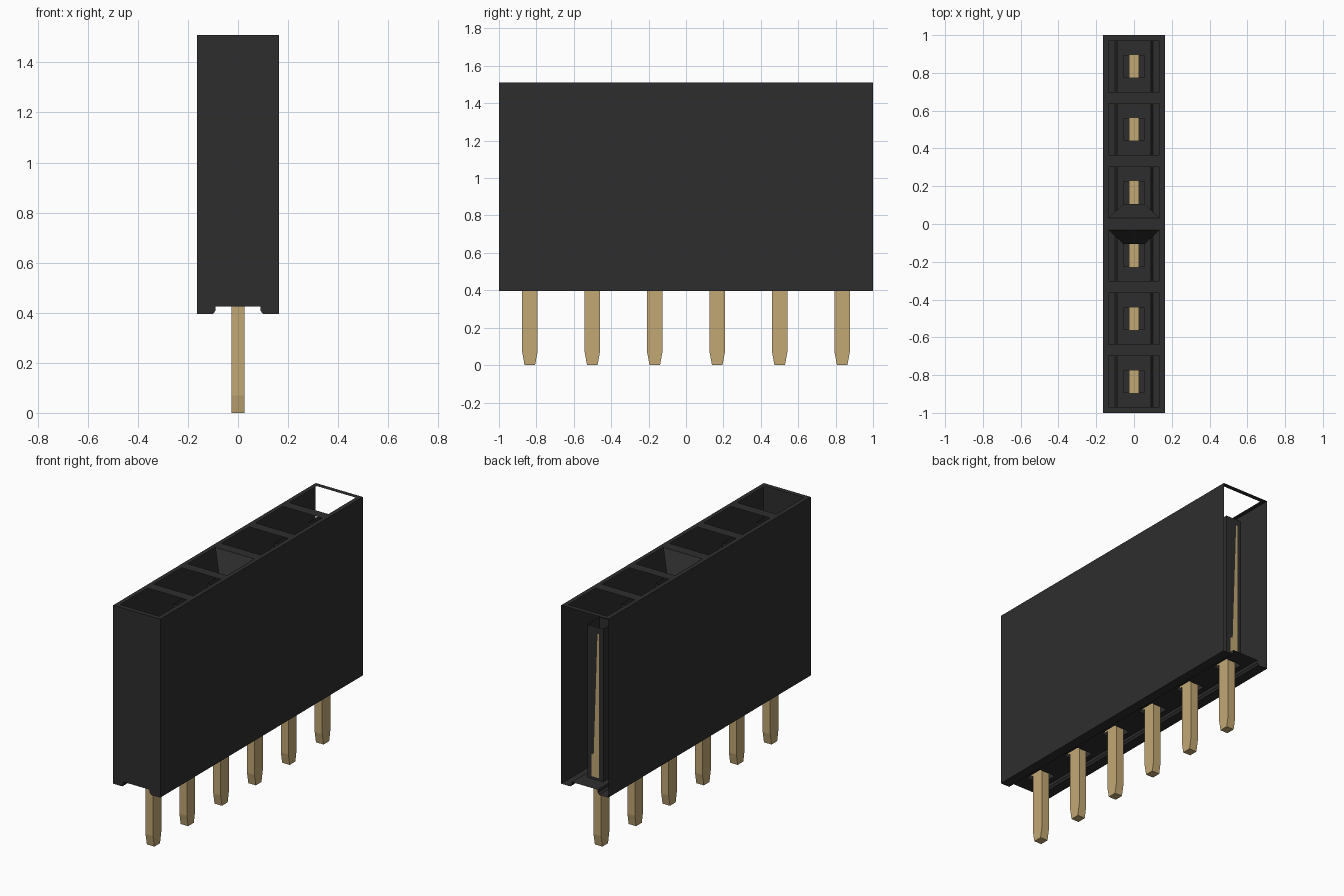
import bpy
import bmesh

cube = bpy.data.objects.get("Cube")
if cube:
    bpy.data.objects.remove(cube, do_unlink=True)


def material(name, color, rough):
    m = bpy.data.materials.new(name)
    m.use_nodes = True
    m.diffuse_color = (*color, 1)
    node = next(n for n in m.node_tree.nodes if n.type == 'BSDF_PRINCIPLED')
    node.inputs["Base Color"].default_value = (*color, 1)
    node.inputs["Roughness"].default_value = rough
    return m


BLACK = material("black plastic", (0.027, 0.027, 0.027), 0.6)
GOLD = material("pale gold", (0.54, 0.39, 0.175), 0.5)

HALF_W, TOP, FLOOR, BOTTOM = 0.163, 1.51, 0.425, 0.395
PITCH = 0.334
CENTERS = [(i - 2.5) * PITCH for i in range(6)]
MOUTH = 0.135            # half size of each square opening
TUBE_X, TUBE_Y = 0.055, 0.06
TUBE_TOP = 1.38


def build(name, faces, mat):
    """Make one object from a list of point loops, welding shared corners."""
    bm = bmesh.new()
    for loop in faces:
        bm.faces.new([bm.verts.new(p) for p in loop])
    bmesh.ops.remove_doubles(bm, verts=bm.verts, dist=0.0005)
    mesh = bpy.data.meshes.new(name)
    bm.to_mesh(mesh)
    bm.free()
    mesh.materials.append(mat)
    obj = bpy.data.objects.new(name, mesh)
    bpy.context.collection.objects.link(obj)
    return obj


def rect(hx, hy, y, z):
    return [(-hx, y - hy, z), (hx, y - hy, z), (hx, y + hy, z), (-hx, y + hy, z)]


def loft(low, high):
    n = len(low)
    return [[low[i], low[(i + 1) % n], high[(i + 1) % n], high[i]] for i in range(n)]


def holed_plate(half_w, hx, hy, z, up):
    """Flat strip with six rectangular holes, made of rails and crossbars."""
    edges = [-1] + [c + s * hy for c in CENTERS for s in (-1, 1)] + [1]
    faces = []
    for i, (a, b) in enumerate(zip(edges, edges[1:])):
        spans = [(-half_w, -hx), (hx, half_w)]
        if i % 2 == 0:
            spans.append((-hx, hx))
        for x0, x1 in spans:
            q = [(x0, a, z), (x1, a, z), (x1, b, z), (x0, b, z)]
            faces.append(q if up else q[::-1])
    return faces


# Thin housing: outer walls and feet run along y, back end left open
half = [(0.09, FLOOR), (0.09, 0.408), (0.1, BOTTOM), (HALF_W, BOTTOM), (HALF_W, TOP)]
walls = []
for (xa, za), (xb, zb) in zip(half, half[1:]):
    walls.append([(xa, -1, za), (xb, -1, zb), (xb, 1, zb), (xa, 1, za)][::-1])
    walls.append([(-xa, -1, za), (-xb, -1, zb), (-xb, 1, zb), (-xa, 1, za)])
walls = [w[::-1] for w in walls]
outline = half + [(-x, z) for x, z in reversed(half)]
walls.append([(x, -1, z) for x, z in outline])
build("housing_walls", walls, BLACK)
build("housing_top", holed_plate(HALF_W, MOUTH, MOUTH, TOP, True), BLACK)
build("housing_floor", holed_plate(0.09, TUBE_X, TUBE_Y, FLOOR, False), BLACK)

# Lead-in slopes on either side of the middle bar
slopes = []
for s in (-1, 1):
    outer, inner = s * (PITCH / 2 - MOUTH), s * (PITCH / 2 - TUBE_Y)
    q = [(-MOUTH, outer, TOP), (MOUTH, outer, TOP),
         (TUBE_X, inner, TUBE_TOP), (-TUBE_X, inner, TUBE_TOP)]
    slopes.append(q if s < 0 else q[::-1])
build("lead_in_slopes", slopes, BLACK)

for n, y in enumerate(CENTERS, 1):
    # Square sleeve around each contact, closed above the pin hole
    sleeve = loft(rect(TUBE_X, TUBE_Y, y, FLOOR), rect(TUBE_X, TUBE_Y, y, TUBE_TOP))
    sleeve.append(rect(TUBE_X, TUBE_Y, y, 0.5))
    build(f"sleeve_{n}", sleeve, BLACK)

    # Pin with a chisel tip, narrowing only along the row
    tip, shoulder, head = (rect(0.026, hy, y, z) for hy, z in
                           ((0.028, 0), (0.041, 0.07), (0.041, 0.5)))
    build(f"pin_{n}", loft(tip, shoulder) + loft(shoulder, head) + [tip[::-1]], GOLD)

    # Contact base with a tapering spring leaf on each side
    low, high = (rect(0.026, TUBE_Y + 0.002, y, z) for z in (0.44, 0.58))
    contact = loft(low, high) + [high]
    for s in (-1, 1):
        ly = y + s * (TUBE_Y + 0.002)
        q = [(-0.026, ly, 0.58), (0.01, ly, 0.58), (-0.016, ly, 1.34), (-0.026, ly, 1.34)]
        contact.append(q if s < 0 else q[::-1])
    build(f"contact_{n}", contact, GOLD)
